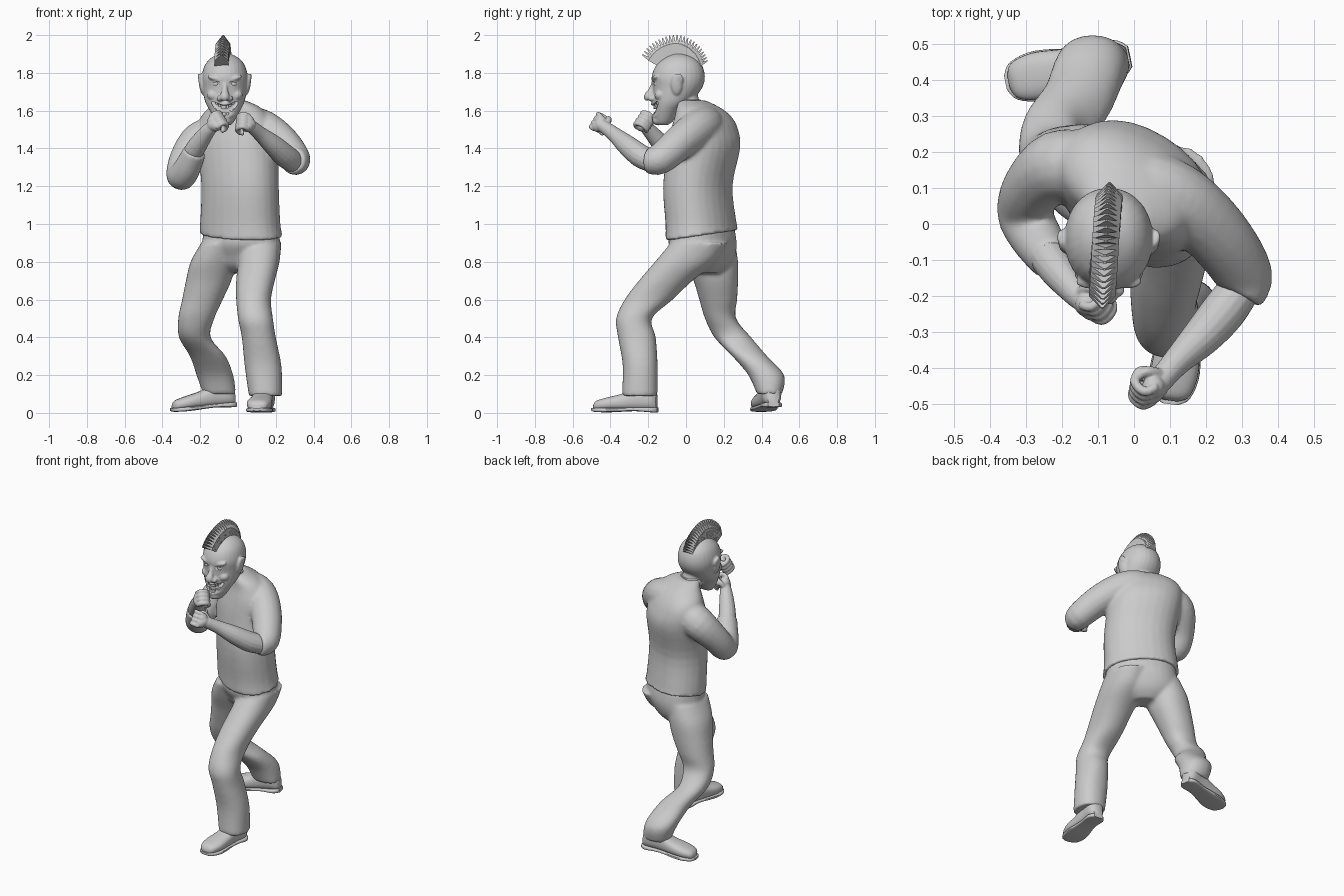
import bpy, bmesh, math
from mathutils import Vector, Matrix

if "Cube" in bpy.data.objects:
    bpy.data.objects.remove(bpy.data.objects["Cube"])

def spline(pts, n):
    """Catmull-Rom interpolation of equal-length tuples."""
    P, out = [pts[0]] + list(pts) + [pts[-1]], []
    for i in range(1, len(P) - 2):
        for k in range(n):
            t = k / n
            out.append([0.5 * (2*b + (c-a)*t + (2*a-5*b+4*c-d)*t*t + (3*b-a-3*c+d)*t**3)
                        for a, b, c, d in zip(P[i-1], P[i], P[i+1], P[i+2])])
    return out + [list(pts[-1])]

def skin(bm, rings):
    R = [[bm.verts.new(p) for p in r] for r in rings]
    n = len(R[0])
    for a, b in zip(R, R[1:]):
        for i in range(n):
            bm.faces.new((a[i], a[(i+1) % n], b[(i+1) % n], b[i]))
    bm.faces.new(R[0][::-1])
    bm.faces.new(R[-1])

def loft(bm, secs, rot=0, p=2.2, M=Matrix(), n=28):
    """Sections (z, x0, x1, y0, y1), each a turned superellipse."""
    rings = []
    for z, x0, x1, y0, y1 in spline(secs, 4):
        ring = []
        for i in range(n):
            a = 2 * math.pi * i / n
            c, s = math.cos(a), math.sin(a)
            x = math.copysign(abs(c) ** (2/p), c) * (x1-x0) / 2
            y = math.copysign(abs(s) ** (2/p), s) * (y1-y0) / 2
            v = Matrix.Rotation(rot, 3, 'Z') @ Vector((x, y, 0))
            ring.append(M @ (v + Vector(((x0+x1)/2, (y0+y1)/2, z))))
        rings.append(ring)
    skin(bm, rings)

def tube(bm, pts, n=16):
    """Round tube through (x, y, z, radius) points."""
    S = spline(pts, 4)
    C = [Vector(s[:3]) for s in S]
    nrm, rings = Vector((0.31, 0.2, 0.93)), []
    for i, c in enumerate(C):
        d = (C[min(i+1, len(C)-1)] - C[max(i-1, 0)]).normalized()
        nrm = (nrm - nrm.dot(d) * d).normalized()
        b = d.cross(nrm)
        rings.append([c + S[i][3] * (math.cos(a)*nrm + math.sin(a)*b)
                      for a in (2*math.pi*k/n for k in range(n))])
    skin(bm, rings)

def blob(bm, c, r, tilt=0):
    M = Matrix.Translation(c) @ Matrix.Rotation(tilt, 4, 'Y') @ Matrix.Diagonal((*r, 1))
    bmesh.ops.create_uvsphere(bm, u_segments=20, v_segments=12, radius=1, matrix=M)

def finish(name, bm, voxel=0, smooth=4, cutter=None, angle=None):
    bmesh.ops.recalc_face_normals(bm, faces=bm.faces)
    me = bpy.data.meshes.new(name)
    bm.to_mesh(me)
    bm.free()
    ob = bpy.data.objects.new(name, me)
    bpy.context.collection.objects.link(ob)
    if voxel:
        m = ob.modifiers.new("fuse", 'REMESH')
        m.mode, m.voxel_size = 'VOXEL', voxel
        m = ob.modifiers.new("soften", 'SMOOTH')
        m.factor, m.iterations = 0.5, smooth
    if cutter:
        m = ob.modifiers.new("cut", 'BOOLEAN')
        m.operation, m.object, m.solver = 'DIFFERENCE', cutter, 'EXACT'
    if ob.modifiers:
        ev = ob.evaluated_get(bpy.context.evaluated_depsgraph_get())
        new = bpy.data.meshes.new_from_object(ev)
        ob.modifiers.clear()
        ob.data = new
    bpy.ops.object.select_all(action='DESELECT')
    ob.select_set(True)
    bpy.context.view_layer.objects.active = ob
    bpy.ops.object.shade_smooth_by_angle(angle=math.radians(angle or 60))
    return ob

TWIST = math.radians(-32)

# Trousers: pelvis and two legs fused
bm = bmesh.new()
loft(bm, [(.74, -.08, .08, .05, .17), (.78, -.15, .15, 0, .21), (.83, -.19, .2, -.03, .235),
          (.9, -.2, .232, -.07, .245), (.99, -.19, .222, -.06, .23)], TWIST)
loft(bm, [(.09, .057, .235, -.34, -.15), (.25, .035, .23, -.335, -.15), (.4, .02, .2, -.36, -.16),
          (.5, 0, .185, -.37, -.18), (.6, -.01, .175, -.325, -.07), (.7, -.01, .195, -.25, .035),
          (.8, 0, .22, -.165, .16), (.9, .01, .23, -.08, .22)])
loft(bm, [(.1, -.185, -.01, .375, .51), (.2, -.22, -.025, .33, .52), (.3, -.255, -.065, .245, .43),
          (.4, -.313, -.145, .15, .345), (.5, -.317, -.125, .1, .265), (.6, -.296, -.08, .07, .271),
          (.7, -.276, -.035, .04, .276), (.8, -.251, -.008, 0, .276), (.9, -.195, .01, -.03, .26)])
finish("trousers", bm, .01, 9)

# Shirt: torso, shoulders and sleeves fused, hem dipping at the front
bm = bmesh.new()
loft(bm, [(.94, -.213, .249, -.084, .254), (1.0, -.211, .235, -.085, .245), (1.2, -.203, .225, -.1, .225),
          (1.4, -.222, .222, -.075, .265), (1.5, -.23, .215, -.05, .247), (1.57, -.21, .18, -.03, .21),
          (1.62, -.16, .125, -.03, .155), (1.655, -.12, .04, -.035, .095)], TWIST)
for v in bm.verts:
    if v.co.z < .98:
        v.co.z -= .15 * (.085 - v.co.y) * (.98 - v.co.z) / .04
tube(bm, [(-.05, .1, 1.52, .095), (.05, .1, 1.525, .1), (.14, .055, 1.5, .1), (.235, -.035, 1.43, .092),
          (.303, -.14, 1.343, .082), (.288, -.2, 1.338, .07)])
tube(bm, [(-.02, .12, 1.51, .095), (-.12, .15, 1.475, .1), (-.21, .16, 1.435, .1), (-.28, .1, 1.34, .085),
          (-.302, .03, 1.255, .078), (-.272, -.035, 1.29, .073), (-.228, -.1, 1.385, .062)])
finish("shirt", bm, .01, 8)

# Collar band
bm = bmesh.new()
loft(bm, [(1.61, -.125, .04, -.05, .09), (1.64, -.125, .03, -.05, .08), (1.66, -.115, .02, -.045, .072)], TWIST)
finish("collar", bm)

# Forearms and clenched hands
def arm(name, path, c, f, p):
    bm = bmesh.new()
    c, f = Vector(c), Vector(f).normalized()
    p = Vector(p)
    p = (p - p.dot(f) * f).normalized()
    s = f.cross(p)
    tube(bm, path + [(*(c - f*.02), .034)])
    blob(bm, c, (.036, .036, .036))
    for k in (-1, 1):
        blob(bm, c + f*.012 + s*k*.015, (.032, .032, .032))
    for k in (-1.5, -.5, .5, 1.5):
        o = c + s * k * .025
        curl = [o + f*.02 - p*.012, o + f*.052 + p*.004, o + f*.046 + p*.042,
                o + f*.01 + p*.054, o - f*.008 + p*.036]
        tube(bm, [(*v, .0135) for v in curl], 10)
    sg = 1 if s.z > 0 else -1
    tube(bm, [(*(c - f*.025 + s*sg*.025 + p*.01), .016), (*(c + s*sg*.045 + p*.035), .015),
              (*(c + f*.03 + s*sg*.03 + p*.055), .012)], 10)
    finish(name, bm, .0045, 3)

arm("left_arm", [(.3, -.17, 1.325, .057), (.25, -.24, 1.36, .062), (.19, -.31, 1.415, .055), (.12, -.38, 1.475, .04)],
    (.06, -.45, 1.525), (-.5, -.6, .4), (-.8, .5, -.2))
arm("right_arm", [(-.28, -.02, 1.3, .05), (-.225, -.11, 1.4, .052), (-.165, -.185, 1.485, .04)],
    (-.13, -.222, 1.525), (.45, -.5, .6), (.7, .5, .1))

# Shoes: upper and sole lofted from heel to toe
def shoe(name, heel, toe):
    heel, d = Vector(heel), (Vector(toe) - Vector(heel)).normalized()
    side = Vector((0, 0, 1)).cross(d).normalized()
    up = d.cross(side)
    M = Matrix.Translation(heel) @ Matrix((side, up, d)).transposed().to_4x4()
    bm = bmesh.new()
    loft(bm, [(0, -.03, .03, .01, .1), (.03, -.05, .05, .01, .135), (.1, -.053, .053, .01, .135),
              (.18, -.06, .06, .01, .1), (.26, -.066, .066, .01, .08), (.32, -.05, .05, .01, .062),
              (.338, -.02, .02, .012, .04)], 0, 2.5, M)
    finish(name + "_upper", bm, angle=50)
    bm = bmesh.new()
    loft(bm, [(-.005, -.03, .03, 0, .026), (.03, -.054, .054, 0, .026), (.12, -.052, .052, .006, .026),
              (.25, -.07, .07, 0, .024), (.325, -.053, .053, .002, .024), (.348, -.02, .02, .008, .024)], 0, 4, M)
    finish(name + "_sole", bm, angle=40)

shoe("front_shoe", (.15, -.155, .003), (.1, -.495, .003))
shoe("rear_shoe", (-.015, .463, .032), (-.34, .395, .003))

# Head cutter: grinning mouth and eye sockets
X = -.07
bm = bmesh.new()
tube(bm, [(X-.068, -.135, 1.652, .006), (X-.042, -.17, 1.62, .02), (X, -.185, 1.6, .03),
          (X+.042, -.17, 1.62, .02), (X+.068, -.135, 1.652, .006)])
for s in (-1, 1):
    blob(bm, (X + s*.047, -.186, 1.742), (.027, .022, .016), s*.3)
cutter = finish("face_cutter", bm)
cutter.hide_render = True

# Head: skull, jaw, neck and features fused
bm = bmesh.new()
loft(bm, [(1.523, -.1, -.04, -.145, -.1), (1.543, -.12, -.02, -.165, -.07), (1.6, -.15, .012, -.17, -.03),
          (1.65, -.175, .035, -.174, .03), (1.72, -.187, .048, -.176, .085), (1.78, -.192, .052, -.182, .1),
          (1.84, -.176, .036, -.158, .085), (1.88, -.142, .002, -.112, .045), (1.903, -.095, -.045, -.065, -.01)], 0, 2.1)
tube(bm, [(-.065, -.01, 1.72, .07), (-.055, .005, 1.64, .067), (-.035, .04, 1.56, .075)])
tube(bm, [(X, -.166, 1.76, .012), (X, -.182, 1.71, .016), (X, -.197, 1.675, .026), (X, -.195, 1.657, .02)])
blob(bm, (X, -.148, 1.548), (.036, .03, .026))
for s in (-1, 1):
    blob(bm, (X + s*.026, -.184, 1.665), (.018, .018, .016))
    blob(bm, (X + s*.05, -.158, 1.77), (.044, .022, .014), -s*.3)
    blob(bm, (X + s*.06, -.135, 1.68), (.036, .032, .028), -s*.3)
    blob(bm, (X + s*.123, -.05, 1.74), (.014, .03, .058), s*.15)
    blob(bm, (X + s*.13, -.038, 1.765), (.01, .024, .034), s*.25)
for z, y in ((1.633, -.175), (1.566, -.17)):
    tube(bm, [(X-.06, -.135, z+.025, .009), (X, y, z, .013), (X+.06, -.135, z+.025, .009)])
finish("head", bm, .006, 3, cutter)
bpy.data.objects.remove(cutter)

# Eyes and teeth
bm = bmesh.new()
for s in (-1, 1):
    blob(bm, (X + s*.047, -.15, 1.742), (.02, .021, .018))
finish("eyes", bm)
bm = bmesh.new()
for k in range(-3, 4):
    for z in (1.619, 1.581):
        c = (X + k*.014, -.166 + .0018*k*k, z + .0026*k*k)
        bmesh.ops.create_cube(bm, size=1, matrix=Matrix.Translation(c) @ Matrix.Diagonal((.012, .012, .018, 1)))
finish("teeth", bm, angle=30)

# Mohawk: fan of pointed plates
bm = bmesh.new()
N = 24
for i in range(N):
    u = i / (N - 1)
    M = Matrix.Translation((-.088 + .02*u, -.045, 1.78)) @ Matrix.Rotation(math.radians(58 - 120*u), 4, 'X')
    top = .221 - .04 * max(0, u - .5) * 2
    rows = [[bm.verts.new(M @ Vector((sx*w, sy*t, r))) for sx, sy in ((-1, -1), (1, -1), (1, 1), (-1, 1))]
            for w, t, r in ((.037, .006, .1), (.037, .0095, top - .045), (.003, .0025, top))]
    for a, b in zip(rows, rows[1:]):
        for k in range(4):
            bm.faces.new((a[k], a[(k+1) % 4], b[(k+1) % 4], b[k]))
    bm.faces.new(rows[0][::-1])
    bm.faces.new(rows[-1])
finish("mohawk", bm, angle=20)
